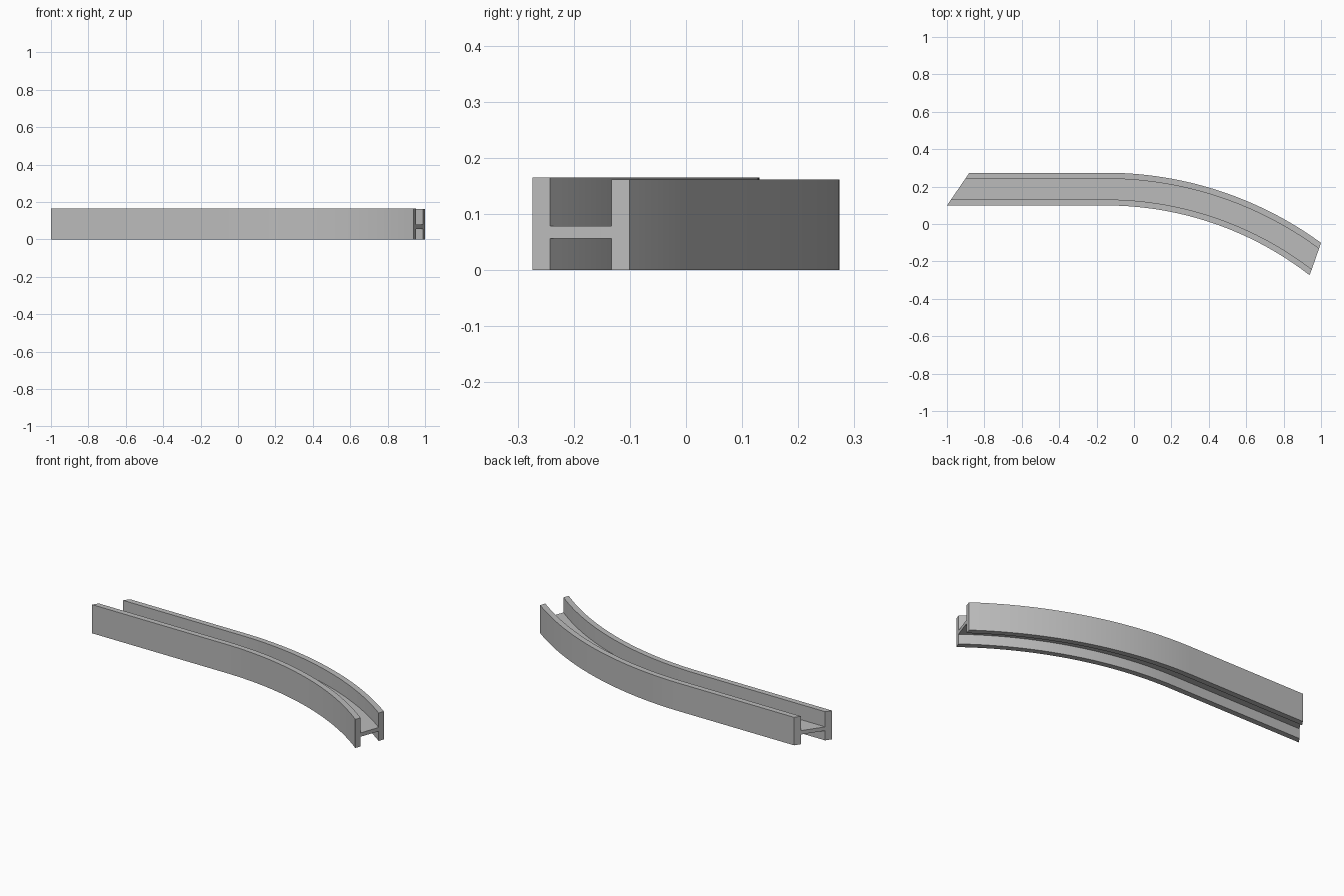
import bpy, bmesh, math

cube = bpy.data.objects.get("Cube")
if cube:
    bpy.data.objects.remove(cube, do_unlink=True)

# Single plain grey
grey = bpy.data.materials.new("plain grey")
grey.use_nodes = True
colour = (0.5, 0.5, 0.5, 1)
grey.diffuse_color = colour
grey.node_tree.nodes["Principled BSDF"].inputs["Base Color"].default_value = colour

# Beam dimensions
WIDTH, FLANGE = 0.175, 0.032
WEB_LOW, WEB_HIGH = 0.056, 0.078
BACK_TOP, FRONT_TOP = 0.161, 0.165
BACK_Y, BEND_X, RADIUS = 0.274, -0.15, 1.951
STEPS = 40

# H cross-section as (distance from the back face, height)
inner = WIDTH - FLANGE
section = [
    (0, 0), (FLANGE, 0), (FLANGE, WEB_LOW), (inner, WEB_LOW),
    (inner, 0), (WIDTH, 0), (WIDTH, FRONT_TOP), (inner, FRONT_TOP),
    (inner, WEB_HIGH), (FLANGE, WEB_HIGH), (FLANGE, BACK_TOP), (0, BACK_TOP),
]


def arc_point(offset, z, t):
    """Point on the bend; the end angle varies so the end is cut obliquely."""
    end = math.radians(36.1 + 1.7 * offset / WIDTH)
    r = RADIUS - offset
    return (BEND_X + r * math.sin(end * t),
            BACK_Y - RADIUS + r * math.cos(end * t), z)


# Sweep: mitred straight end, then the circular bend
bm = bmesh.new()
rings = [[bm.verts.new((-0.88 - 0.12 * o / WIDTH, BACK_Y - o, z)) for o, z in section]]
for i in range(STEPS + 1):
    rings.append([bm.verts.new(arc_point(o, z, i / STEPS)) for o, z in section])
count = len(section)
for a, b in zip(rings, rings[1:]):
    for j in range(count):
        k = (j + 1) % count
        bm.faces.new((a[j], a[k], b[k], b[j]))

# End caps: two flanges and the web between them
for ring in (rings[0], rings[-1]):
    for ids in ((0, 1, 2, 9, 10, 11), (2, 3, 8, 9), (3, 4, 5, 6, 7, 8)):
        bm.faces.new([ring[n] for n in ids])
bmesh.ops.recalc_face_normals(bm, faces=bm.faces)

mesh = bpy.data.meshes.new("curved_beam")
bm.to_mesh(mesh)
bm.free()
mesh.materials.append(grey)
beam = bpy.data.objects.new("curved_beam", mesh)
bpy.context.collection.objects.link(beam)

# Smooth along the bend, sharp at the corners
bpy.ops.object.select_all(action="DESELECT")
beam.select_set(True)
bpy.context.view_layer.objects.active = beam
bpy.ops.object.shade_smooth_by_angle(angle=math.radians(30))
